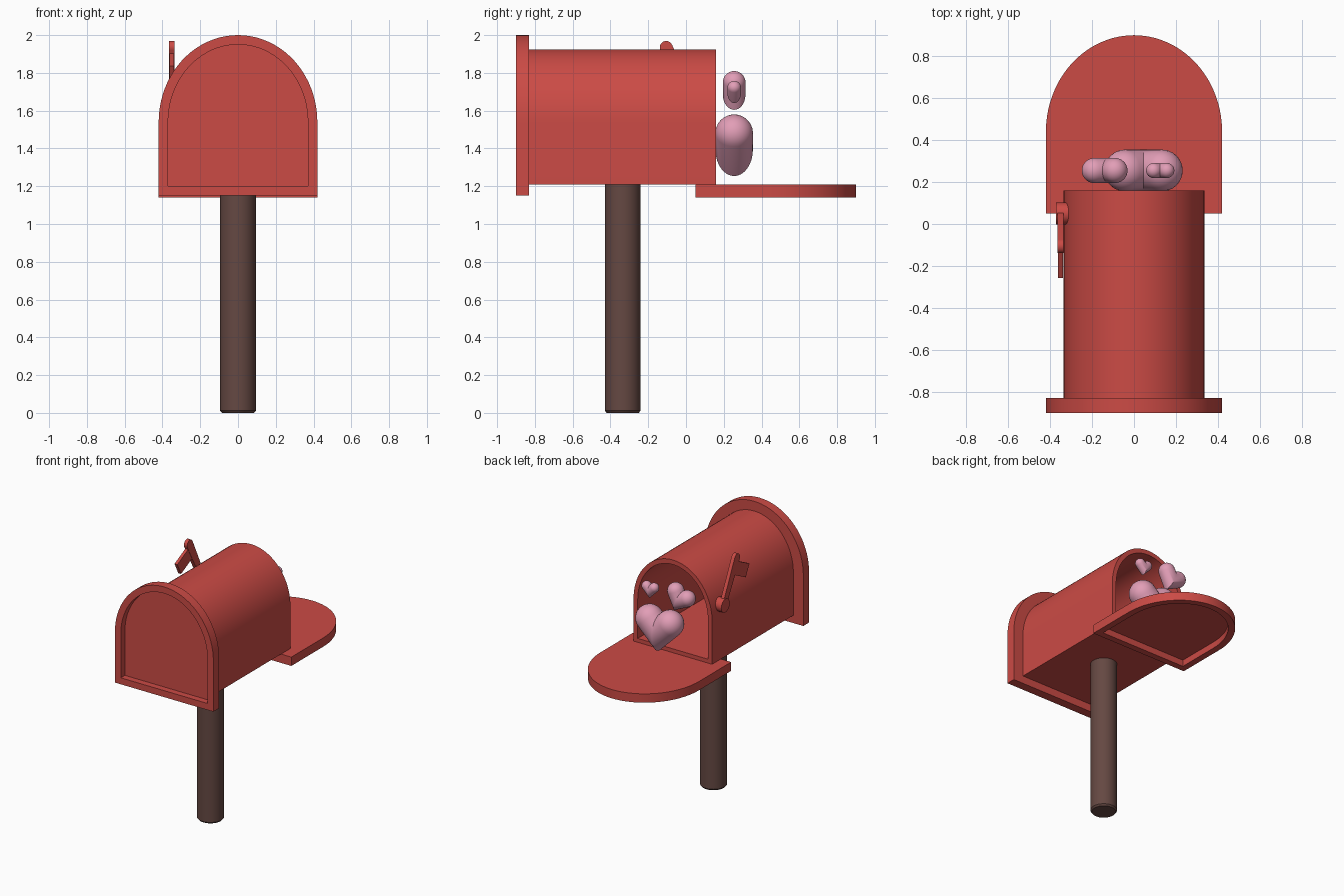
import bpy, bmesh
from math import pi, sin, cos, sqrt, radians
from mathutils import Matrix, Vector

if "Cube" in bpy.data.objects:
    bpy.data.objects.remove(bpy.data.objects["Cube"])


def material(name, rgb):
    m = bpy.data.materials.new(name)
    m.diffuse_color = (*rgb, 1)
    m.use_nodes = True
    m.node_tree.nodes["Principled BSDF"].inputs["Base Color"].default_value = m.diffuse_color
    return m


RED = material("red_paint", (0.60, 0.07, 0.06))
BROWN = material("brown_wood", (0.13, 0.065, 0.055))
PINK = material("pink", (0.76, 0.34, 0.47))


def finish(name, bm, mat, angle=35):
    bmesh.ops.recalc_face_normals(bm, faces=bm.faces)
    me = bpy.data.meshes.new(name)
    bm.to_mesh(me)
    bm.free()
    me.materials.append(mat)
    me.shade_smooth()
    me.set_sharp_from_angle(angle=radians(angle))
    ob = bpy.data.objects.new(name, me)
    bpy.context.collection.objects.link(ob)
    return ob


def loft(name, rings, mat):
    """Skin consecutive closed rings and cap both ends."""
    bm = bmesh.new()
    vs = [[bm.verts.new(p) for p in r] for r in rings]
    n = len(vs[0])
    for a, b in zip(vs, vs[1:]):
        for i in range(n):
            j = (i + 1) % n
            bm.faces.new((a[i], a[j], b[j], b[i]))
    bm.faces.new(vs[0])
    bm.faces.new(vs[-1])
    return finish(name, bm, mat)


def arch(half, bottom, spring, top, steps=40):
    """Mailbox outline: straight sides with an elliptical top."""
    pts = [(half, bottom)]
    for i in range(steps + 1):
        t = pi * i / steps
        pts.append((half * cos(t), spring + (top - spring) * sin(t)))
    return pts + [(-half, bottom)]


def upright(pts, y):
    return [(x, y, z) for x, z in pts]


def flat(pts, z):
    return [(x, y, z) for x, y in pts]


# Hollow box body, open at the back
outer = arch(0.335, 1.21, 1.54, 1.925)
inner = arch(0.30, 1.24, 1.54, 1.89)
loft("box_body", [upright(outer, -0.84), upright(outer, 0.16),
                  upright(inner, 0.16), upright(inner, -0.80)], RED)

# Front plate with recessed panel
rim = arch(0.42, 1.15, 1.54, 2.0)
panel = arch(0.37, 1.20, 1.54, 1.95)
loft("front_plate", [upright(rim, -0.83), upright(rim, -0.90),
                     upright(panel, -0.90), upright(panel, -0.85)], RED)

# Open door lying flat, recess underneath
rim = arch(0.42, 0.05, 0.44, 0.90)
panel = arch(0.37, 0.10, 0.44, 0.85)
loft("open_door", [flat(rim, 1.208), flat(rim, 1.14),
                   flat(panel, 1.14), flat(panel, 1.19)], RED)


# Post
def circle(r, z, n=32):
    return [(r * cos(2 * pi * i / n), -0.335 + r * sin(2 * pi * i / n), z) for i in range(n)]


loft("post", [circle(0.085, 0), circle(0.095, 0.012), circle(0.095, 1.225)], BROWN)

# Signal flag: pivot knob, leaning arm with rounded top, and pennant
pivot, tip = Vector((0.05, 1.63)), Vector((-0.105, 1.935))
along = (tip - pivot).normalized()
across = Vector((-along.y, along.x))
if across.x > 0:
    across = -across


def plate(name, pts, x0, x1):
    loft(name, [[(x, p.x, p.y) for p in pts] for x in (x0, x1)], RED)


arm = [pivot + across * 0.025, pivot - across * 0.025]
for i in range(13):
    t = pi * i / 12
    arm.append(tip - across * 0.034 * cos(t) + along * 0.034 * sin(t))
plate("flag_arm", arm, -0.364, -0.336)
plate("flag_pennant", [tip - along * a + across * b for a, b in
                       ((0.02, 0), (0.02, 0.18), (0.12, 0.18), (0.12, 0))], -0.362, -0.338)
plate("flag_pivot", [pivot + 0.052 * Vector((cos(pi * i / 12), sin(pi * i / 12)))
                     for i in range(24)], -0.372, -0.30)


# Hearts: a slanted capsule cut at the middle and mirrored
def heart(name, loc, r, tilt=0):
    d = 0.87 * r
    bm = bmesh.new()
    bmesh.ops.create_uvsphere(bm, u_segments=32, v_segments=16, radius=r)
    for v in bm.verts:
        if v.co.z < -1e-4 * r:
            v.co.z -= sqrt(2) * d + 1.3 * r
    bmesh.ops.transform(bm, verts=bm.verts, matrix=Matrix.Translation((d, 0, 0))
                        @ Matrix.Rotation(radians(45), 4, 'Y'))
    bmesh.ops.bisect_plane(bm, geom=bm.verts[:] + bm.edges[:] + bm.faces[:],
                           plane_co=(0, 0, 0), plane_no=(-1, 0, 0), clear_outer=True)
    copy = bmesh.ops.duplicate(bm, geom=bm.verts[:] + bm.edges[:] + bm.faces[:])["geom"]
    for v in copy:
        if isinstance(v, bmesh.types.BMVert):
            v.co.x *= -1
    bmesh.ops.remove_doubles(bm, verts=bm.verts, dist=r * 1e-3)
    ob = finish(name, bm, PINK)
    ob.location = loc
    ob.rotation_euler.y = radians(-tilt)


heart("large_heart", (0.045, 0.255, 1.48), 0.10)
heart("medium_heart", (-0.14, 0.255, 1.732), 0.06, 20)
heart("small_heart", (0.125, 0.255, 1.722), 0.036)
